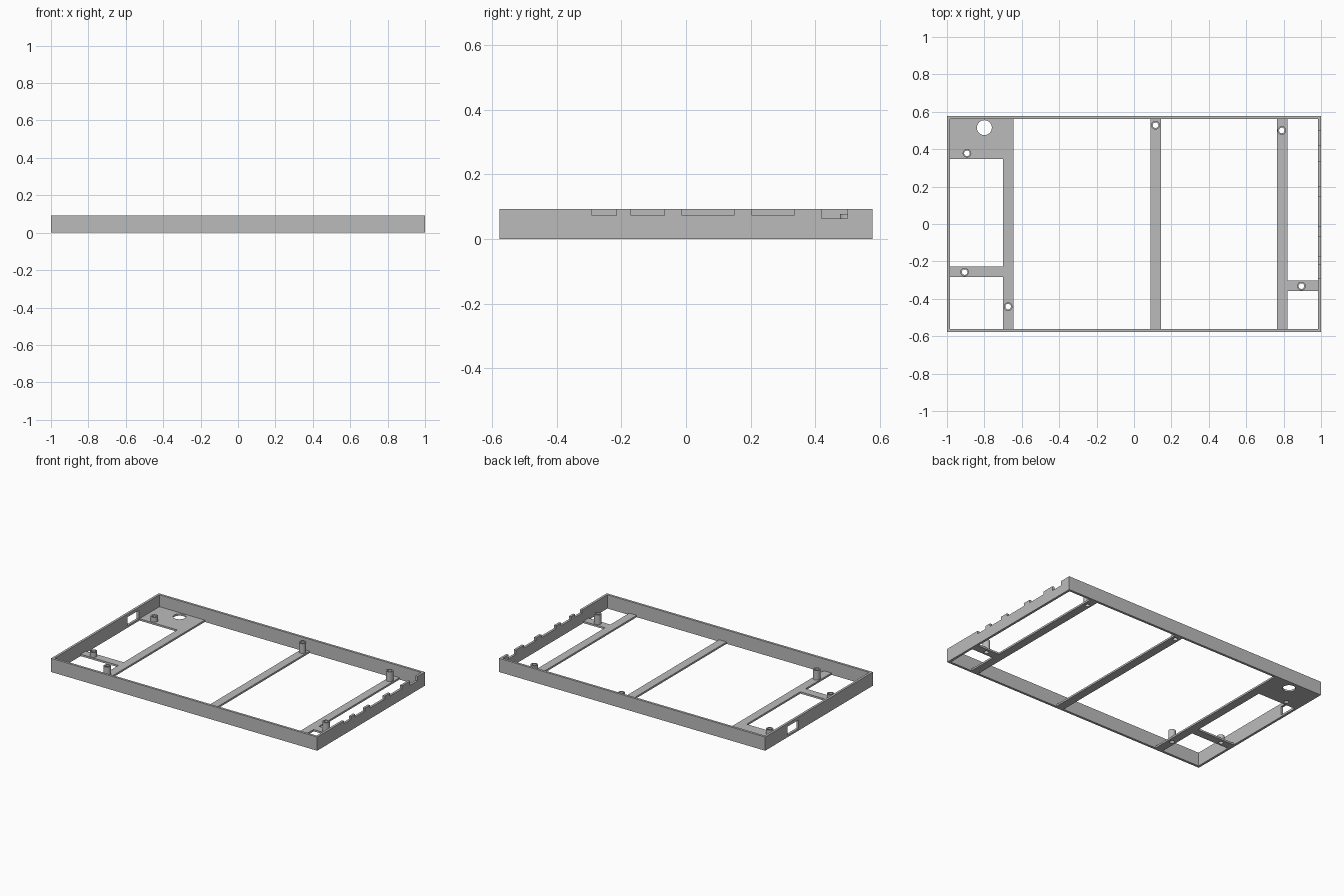
import bpy
import bmesh
from mathutils import Matrix, Vector

if "Cube" in bpy.data.objects:
    bpy.data.objects.remove(bpy.data.objects["Cube"], do_unlink=True)

X, Y, H = 1.0, 0.578, 0.093      # half length, half depth, wall height
WALL, FLOOR = 0.016, 0.0125      # wall and floor thickness
IX, IY = X - WALL, Y - WALL
POST_R, BORE_R = 0.023, 0.015

grey = bpy.data.materials.new("plain grey")
grey.use_nodes = True
grey.diffuse_color = (0.5, 0.5, 0.5, 1)
grey.node_tree.nodes["Principled BSDF"].inputs["Base Color"].default_value = (0.5, 0.5, 0.5, 1)


def finish(name, bm):
    bmesh.ops.recalc_face_normals(bm, faces=bm.faces)
    mesh = bpy.data.meshes.new(name)
    bm.to_mesh(mesh)
    bm.free()
    mesh.materials.append(grey)
    obj = bpy.data.objects.new(name, mesh)
    bpy.context.collection.objects.link(obj)
    return obj


def add_box(bm, lo, hi):
    lo, hi = Vector(lo), Vector(hi)
    m = Matrix.Translation((lo + hi) / 2) @ Matrix.Diagonal((hi - lo).to_4d())
    m[3][3] = 1
    bmesh.ops.create_cube(bm, size=1, matrix=m)


def add_cylinder(bm, x, y, r, z0, z1):
    bmesh.ops.create_cone(bm, cap_ends=True, segments=32, radius1=r, radius2=r,
                          depth=z1 - z0, matrix=Matrix.Translation((x, y, (z0 + z1) / 2)))


def slab(name, outline):
    """Flat floor piece extruded up from the ground."""
    bm = bmesh.new()
    face = bm.faces.new([bm.verts.new((x, y, 0)) for x, y in outline])
    top = bmesh.ops.extrude_face_region(bm, geom=[face])["geom"]
    bmesh.ops.translate(bm, vec=(0, 0, FLOOR),
                        verts=[v for v in top if isinstance(v, bmesh.types.BMVert)])
    return finish(name, bm)


def cut(obj, cutter_bm):
    """Subtract the cutter shapes, then discard the cutter."""
    cutter = finish("cutter", cutter_bm)
    cutter.hide_render = True
    mod = obj.modifiers.new("cut", "BOOLEAN")
    mod.operation, mod.solver, mod.object = "DIFFERENCE", "EXACT", cutter
    bpy.context.view_layer.objects.active = obj
    bpy.ops.object.modifier_apply(modifier=mod.name)
    bpy.data.objects.remove(cutter, do_unlink=True)


def smooth(obj):
    bpy.ops.object.select_all(action="DESELECT")
    obj.select_set(True)
    bpy.context.view_layer.objects.active = obj
    bpy.ops.object.shade_smooth_by_angle(angle=0.6)


# Outer frame: open rim with port notches on one end and a window in the other
bm = bmesh.new()
add_box(bm, (-X, -Y, 0), (X, Y, H))
frame = finish("outer_frame", bm)
bm = bmesh.new()
add_box(bm, (-IX, -IY, -0.1), (IX, IY, 0.2))
cut(frame, bm)
bm = bmesh.new()
notches = [(-0.291, -0.216, 0.073), (-0.171, -0.066, 0.073), (-0.012, 0.148, 0.073),
           (0.204, 0.334, 0.073), (0.42, 0.5, 0.063)]
for y0, y1, z in notches:
    add_box(bm, (IX - 0.02, y0, z), (X + 0.02, y1, 0.2))
add_box(bm, (-X - 0.02, 0.22, 0.0135), (-IX + 0.02, 0.34, 0.072))
cut(frame, bm)

# Floor pieces: corner plate with rails, centre rail, end rail with branch
right_floor = slab("right_floor", [
    (-IX, IY), (-0.643, IY), (-0.643, -IY), (-0.7, -IY), (-0.7, -0.284), (-IX, -0.284),
    (-IX, -0.228), (-0.7, -0.228), (-0.7, 0.348), (-IX, 0.348)])
centre_rail = slab("centre_rail", [(0.088, -IY), (0.145, -IY), (0.145, IY), (0.088, IY)])
left_floor = slab("left_floor", [
    (0.764, -IY), (0.82, -IY), (0.82, -0.359), (IX, -0.359), (IX, -0.303),
    (0.82, -0.303), (0.82, IY), (0.764, IY)])

# Hollow screw posts, each standing over a hole in its floor piece
LOW, TALL = 0.045, 0.078
posts = {
    right_floor: [(-0.893, 0.378, LOW), (-0.906, -0.257, LOW), (-0.673, -0.442, TALL)],
    centre_rail: [(0.115, 0.528, TALL)],
    left_floor: [(0.79, 0.5, TALL), (0.895, -0.332, TALL)],
}
for floor, spots in posts.items():
    holes = bmesh.new()
    for x, y, top in spots:
        add_cylinder(holes, x, y, BORE_R, -0.05, 0.05)
        bm = bmesh.new()
        add_cylinder(bm, x, y, POST_R, FLOOR, top)
        post = finish("screw_post", bm)
        bm = bmesh.new()
        add_cylinder(bm, x, y, BORE_R, -0.05, 0.2)
        cut(post, bm)
        smooth(post)
    if floor is right_floor:  # cable opening in the corner plate
        add_cylinder(holes, -0.8, 0.515, 0.04, -0.05, 0.05)
    cut(floor, holes)
    smooth(floor)
